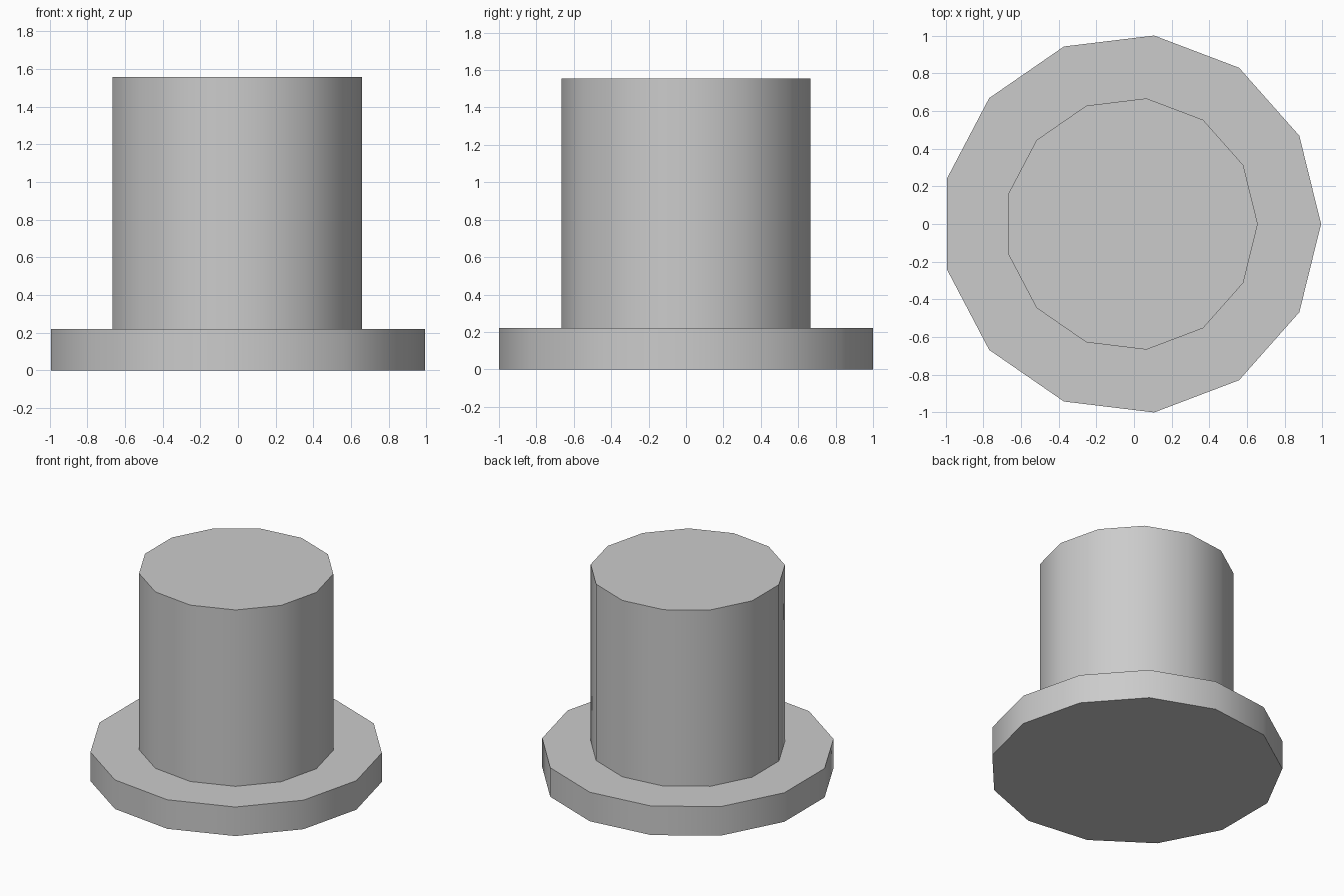
import bpy, bmesh, math

if "Cube" in bpy.data.objects:
    bpy.data.objects.remove(bpy.data.objects["Cube"])

SIDES = 13
R_BRIM, R_CROWN = 1.0073, 0.6715
Z_BRIM, Z_TOP = 0.22, 1.556
# Odd side count: shift so the bounds are centred on x
CX = -R_BRIM * (1 - math.cos(math.pi / SIDES)) / 2

bm = bmesh.new()


def ring(r, z):
    return [bm.verts.new((CX + r * math.cos(2 * math.pi * i / SIDES),
                          r * math.sin(2 * math.pi * i / SIDES), z))
            for i in range(SIDES)]


# Stepped profile: brim side, brim top, crown side
profile = [(R_BRIM, 0), (R_BRIM, Z_BRIM), (R_CROWN, Z_BRIM), (R_CROWN, Z_TOP)]
rings = [ring(r, z) for r, z in profile]
for a, b in zip(rings, rings[1:]):
    for i in range(SIDES):
        j = (i + 1) % SIDES
        bm.faces.new((a[i], a[j], b[j], b[i]))

# Flat underside and crown top
bm.faces.new(rings[0][::-1])
bm.faces.new(rings[-1])

mesh = bpy.data.meshes.new("top_hat")
bm.to_mesh(mesh)
bm.free()
hat = bpy.data.objects.new("top_hat", mesh)
bpy.context.collection.objects.link(hat)

# Smooth round sides, sharp rims
bpy.context.view_layer.objects.active = hat
hat.select_set(True)
bpy.ops.object.shade_smooth_by_angle(angle=math.radians(30))
